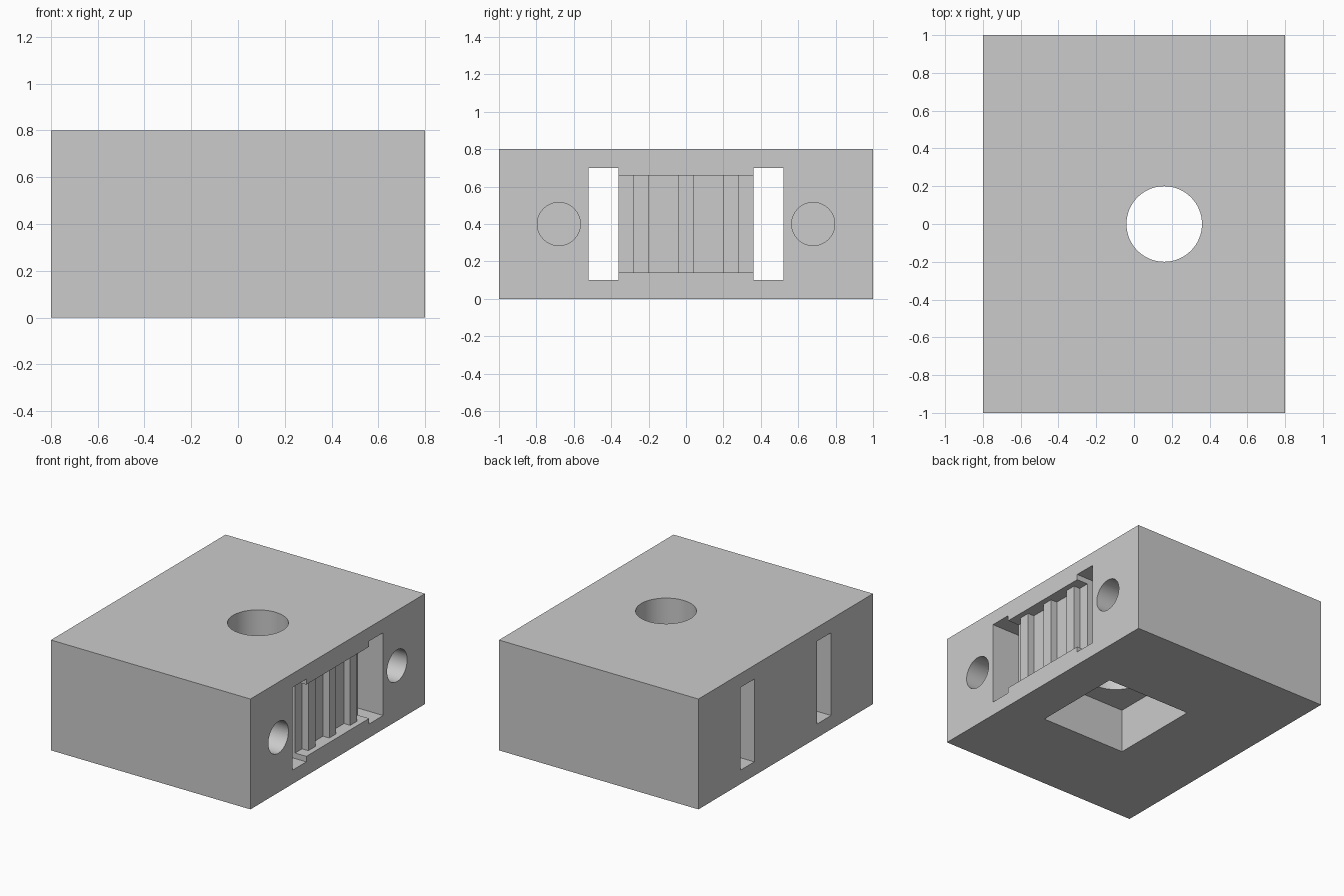
import bpy
from math import pi, radians

cube = bpy.data.objects.get("Cube")
if cube:
    bpy.data.objects.remove(cube, do_unlink=True)

grey = bpy.data.materials.new("light grey")
grey.use_nodes = True
colour = (0.6, 0.6, 0.6, 1)
grey.diffuse_color = colour
grey.node_tree.nodes["Principled BSDF"].inputs["Base Color"].default_value = colour


def box(name, x, y, z):
    """Box spanning the given (low, high) ranges."""
    spans = (x, y, z)
    bpy.ops.mesh.primitive_cube_add(size=1, location=[sum(s) / 2 for s in spans])
    ob = bpy.context.object
    ob.name = name
    ob.scale = [s[1] - s[0] for s in spans]
    bpy.ops.object.transform_apply(location=True, rotation=False, scale=True)
    ob.data.materials.append(grey)
    return ob


def rod(name, radius, depth, location, rotation=(0, 0, 0)):
    bpy.ops.mesh.primitive_cylinder_add(vertices=64, radius=radius, depth=depth,
                                        location=location, rotation=rotation)
    ob = bpy.context.object
    ob.name = name
    ob.data.materials.append(grey)
    return ob


def cut(target, cutter):
    mod = target.modifiers.new("cut", "BOOLEAN")
    mod.operation = "DIFFERENCE"
    mod.solver = "EXACT"
    mod.object = cutter
    bpy.context.view_layer.objects.active = target
    bpy.ops.object.modifier_apply(modifier=mod.name)
    bpy.data.objects.remove(cutter, do_unlink=True)


# Main block
body = box("body", (-0.8, 0.8), (-1, 1), (0, 0.8))

# Square pocket underneath with a round hole through the top
cut(body, box("pocket_cutter", (-0.18, 0.5), (-0.34, 0.34), (-0.1, 0.32)))
cut(body, rod("top_hole_cutter", 0.2, 1, (0.16, 0, 0.6)))

# Mirrored through slots and blind screw holes
for side in (-1, 1):
    slot_y = sorted((side * 0.36, side * 0.52))
    cut(body, box("slot_cutter", (-1, 1), slot_y, (0.1, 0.7)))
    cut(body, rod("screw_hole_cutter", 0.115, 0.5, (0.65, side * 0.68, 0.4), (0, pi / 2, 0)))

# Shallow recess joining the slots
cut(body, box("recess_cutter", (0.71, 0.9), (-0.44, 0.44), (0.14, 0.66)))

# Upright belt teeth inside the recess
for i in range(3):
    y = (i - 1) * 0.24
    box(f"tooth_{i + 1}", (0.71, 0.76), (y - 0.04, y + 0.04), (0.14, 0.66))

# Smooth hole walls, sharp edges
bpy.ops.object.select_all(action="DESELECT")
body.select_set(True)
bpy.context.view_layer.objects.active = body
bpy.ops.object.shade_smooth_by_angle(angle=radians(30))
